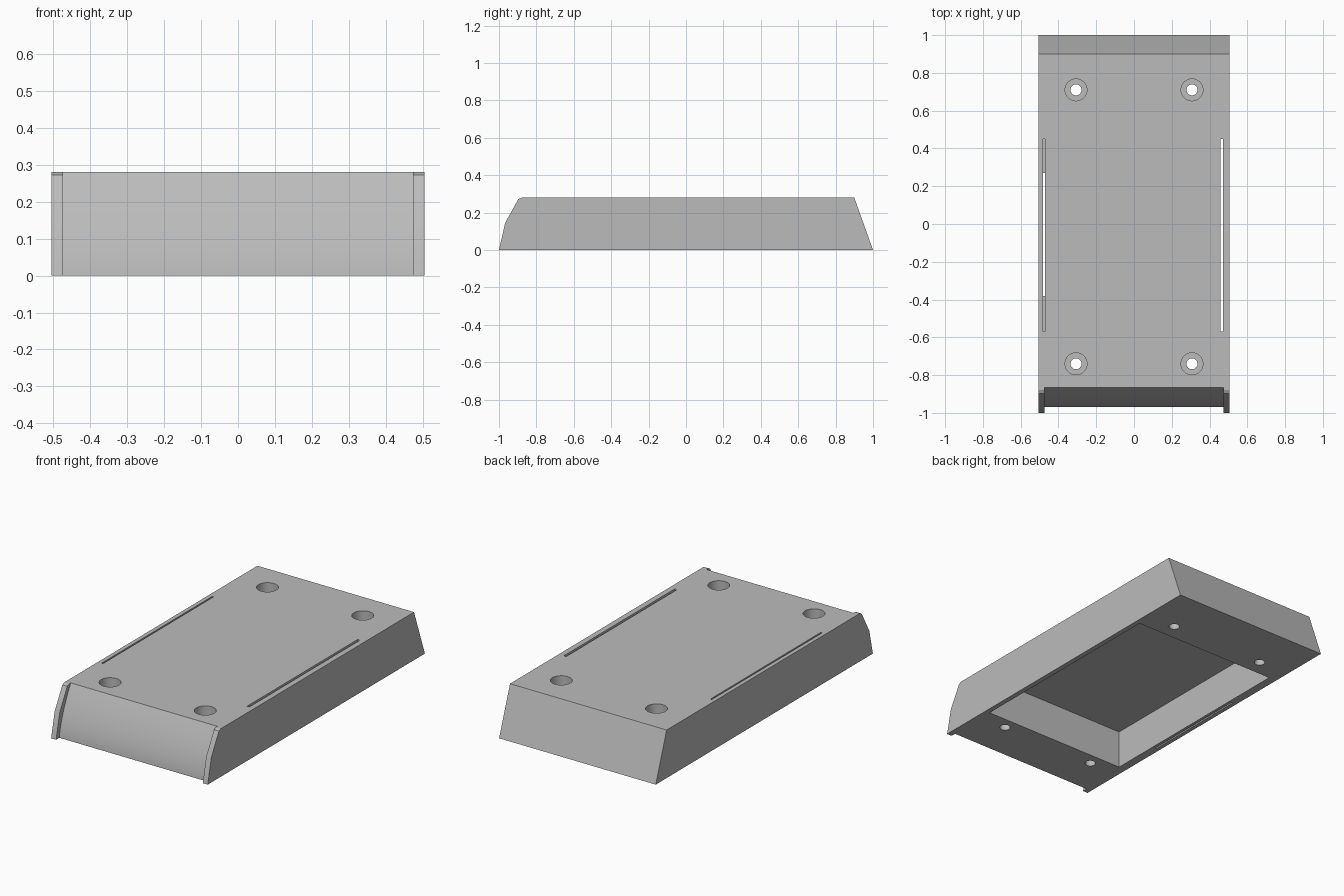
import bpy
import math

default = bpy.data.objects.get("Cube")
if default:
    bpy.data.objects.remove(default, do_unlink=True)

grey = bpy.data.materials.new("plain grey")
grey.use_nodes = True
colour = (0.5, 0.5, 0.5, 1)
grey.diffuse_color = colour
grey.node_tree.nodes["Principled BSDF"].inputs["Base Color"].default_value = colour


def prism(name, profile, x0, x1):
    """Extrude a (y, z) profile along x."""
    n = len(profile)
    verts = [(x, y, z) for x in (x0, x1) for y, z in profile]
    faces = [list(range(n))[::-1], list(range(n, 2 * n))]
    faces += [(i, (i + 1) % n, n + (i + 1) % n, n + i) for i in range(n)]
    mesh = bpy.data.meshes.new(name)
    mesh.from_pydata(verts, [], faces)
    mesh.materials.append(grey)
    obj = bpy.data.objects.new(name, mesh)
    bpy.context.collection.objects.link(obj)
    return obj


def box(name, x0, x1, y0, y1, z0, z1):
    return prism(name, [(y0, z0), (y1, z0), (y1, z1), (y0, z1)], x0, x1)


def cylinder(name, x, y, radius, z0, z1):
    bpy.ops.mesh.primitive_cylinder_add(
        vertices=40, radius=radius, depth=z1 - z0, location=(x, y, (z0 + z1) / 2))
    obj = bpy.context.object
    obj.name = name
    obj.data.materials.append(grey)
    return obj


def boolean(target, other, operation):
    """Apply one boolean and remove the helper."""
    mod = target.modifiers.new("boolean", "BOOLEAN")
    mod.operation = operation
    mod.solver = "EXACT"
    mod.object = other
    other.hide_render = True
    bpy.context.view_layer.objects.active = target
    bpy.ops.object.modifier_apply(modifier=mod.name)
    bpy.data.objects.remove(other, do_unlink=True)


HALF, TOP = 0.505, 0.28

# Housing with faceted cheeks at the front and a sloped back
housing = prism("housing", [(-1, 0), (1, 0), (0.9, TOP), (-0.88, TOP),
                            (-0.897, 0.272), (-0.967, 0.145)], -HALF, HALF)

# Recessed, gently convex front panel between the cheeks
curve = []
for i in range(13):
    t = i / 12
    bulge = 0.018 * math.sin(math.pi * t)
    curve.append((-0.97 + 0.105 * t ** 1.3 - bulge * 0.3, TOP * t))
recess = [(-1.2, -0.1), (-0.97, -0.1)] + curve + [(-0.865, 0.4), (-1.2, 0.4)]
boolean(housing, prism("front_cutter", recess, -0.473, 0.473), "DIFFERENCE")

# Open compartment underneath
boolean(housing, box("cavity_cutter", -0.455, 0.476, -0.67, 0.615, -0.1, 0.223),
        "DIFFERENCE")

# Long slots through the top, near both sides
boolean(housing, box("left_slot_cutter", 0.457, 0.472, -0.57, 0.45, 0.1, 0.4),
        "DIFFERENCE")
boolean(housing, box("right_slot_cutter", -0.481, -0.472, -0.57, 0.45, 0.03, 0.4),
        "DIFFERENCE")
boolean(housing, box("right_gap_cutter", -0.481, -0.472, -0.38, 0.27, -0.1, 0.1),
        "DIFFERENCE")

# Counterbored screw holes
for x in (-0.307, 0.307):
    for y in (-0.74, 0.71):
        boolean(housing, cylinder("bore_cutter", x, y, 0.058, 0.08, 0.4), "DIFFERENCE")
        boolean(housing, cylinder("hole_cutter", x, y, 0.029, -0.1, 0.2), "DIFFERENCE")

bpy.ops.object.select_all(action="DESELECT")
housing.select_set(True)
bpy.context.view_layer.objects.active = housing
bpy.ops.object.shade_smooth_by_angle(angle=math.radians(20))
